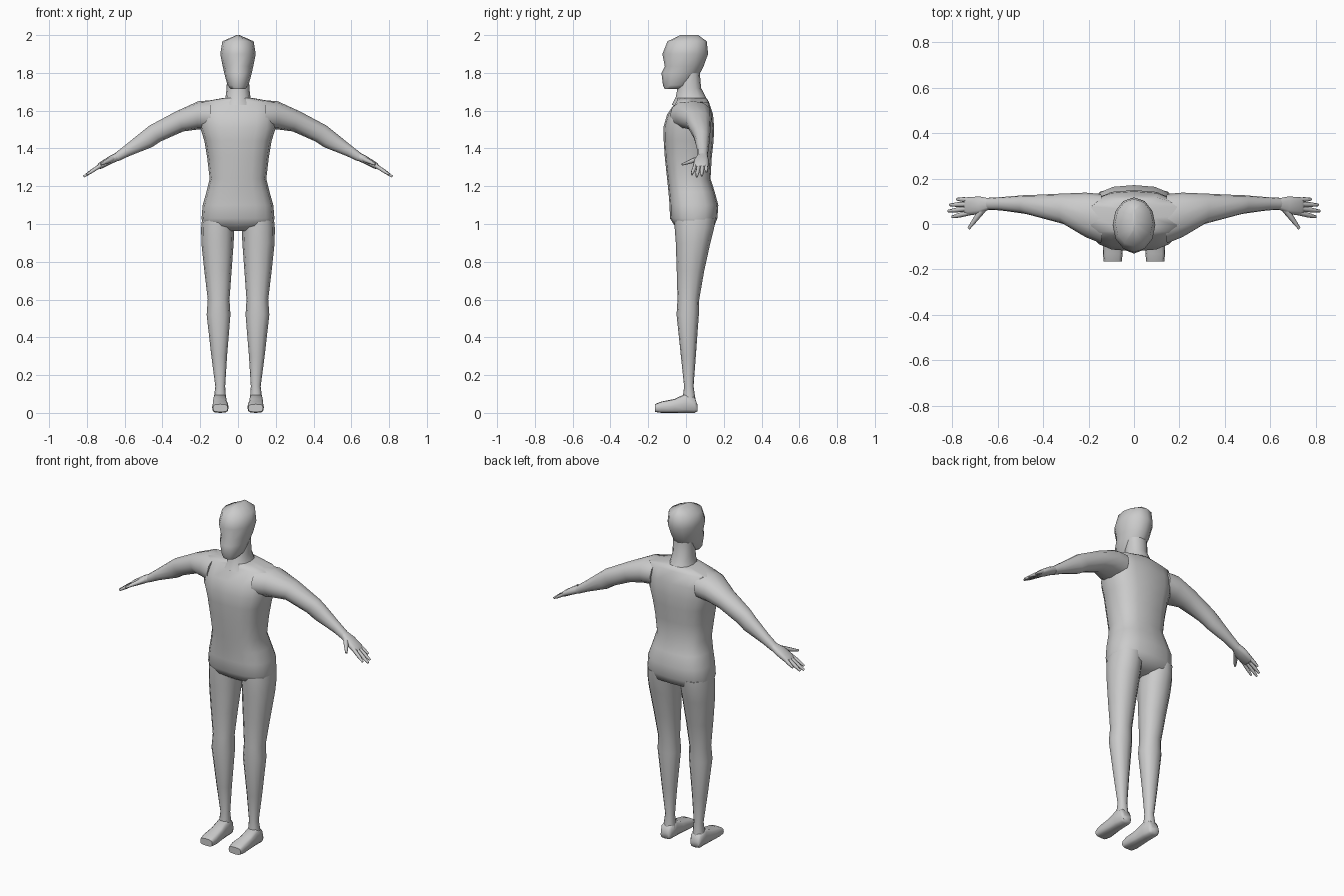
import bpy, bmesh, math
from mathutils import Vector

skin = bpy.data.materials.new("plain_grey")
skin.diffuse_color = (0.6, 0.6, 0.6, 1)


def ring(c, u, v, n, p):
    """Rounded outline around c, spanned by half axes u and v."""
    pts = []
    for i in range(n):
        a = 2 * math.pi * i / n
        cs, sn = math.cos(a), math.sin(a)
        k = math.copysign(abs(cs) ** p, cs)
        m = math.copysign(abs(sn) ** p, sn)
        pts.append(Vector(c) + Vector(u) * k + Vector(v) * m)
    return pts


def add_loft(bm, rings):
    """Skin a row of rings and close both ends."""
    rows = [[bm.verts.new(p) for p in r] for r in rings]
    n = len(rows[0])
    for a, b in zip(rows, rows[1:]):
        for i in range(n):
            j = (i + 1) % n
            bm.faces.new((a[i], a[j], b[j], b[i]))
    bm.faces.new(rows[0][::-1])
    bm.faces.new(rows[-1])


def finish(name, bm, mirror=False):
    bmesh.ops.recalc_face_normals(bm, faces=bm.faces[:])
    me = bpy.data.meshes.new(name)
    bm.to_mesh(me)
    bm.free()
    me.materials.append(skin)
    ob = bpy.data.objects.new(name, me)
    bpy.context.collection.objects.link(ob)
    bpy.ops.object.select_all(action='DESELECT')
    ob.select_set(True)
    bpy.context.view_layer.objects.active = ob
    bpy.ops.object.shade_smooth_by_angle(angle=math.radians(65))
    if mirror:
        ob.modifiers.new("both_sides", 'MIRROR').use_axis[0] = True
    return ob


def part(name, rings, mirror=False):
    bm = bmesh.new()
    add_loft(bm, rings)
    return finish(name, bm, mirror)


def level(z, x0, x1, y0, y1, n=12, p=0.9):
    """Horizontal section."""
    return ring(((x0 + x1) / 2, (y0 + y1) / 2, z),
                ((x1 - x0) / 2, 0, 0), (0, (y1 - y0) / 2, 0), n, p)


def slanted(tx, tz, bx, bz, y0, y1, n=12, p=0.9):
    """Limb section given by its top and bottom points and depth."""
    return ring(((tx + bx) / 2, (y0 + y1) / 2, (tz + bz) / 2),
                ((tx - bx) / 2, 0, (tz - bz) / 2), (0, (y1 - y0) / 2, 0), n, p)


# Torso: z, half width, front, back
torso = [(0.962, 0.06, -0.02, 0.09), (0.99, 0.185, -0.06, 0.15), (1.03, 0.193, -0.085, 0.166),
         (1.10, 0.187, -0.087, 0.171), (1.17, 0.167, -0.093, 0.152), (1.24, 0.15, -0.10, 0.13),
         (1.35, 0.163, -0.112, 0.136), (1.44, 0.178, -0.118, 0.146), (1.51, 0.20, -0.12, 0.149),
         (1.58, 0.203, -0.10, 0.143), (1.645, 0.20, -0.055, 0.122), (1.668, 0.075, -0.05, 0.108)]
part("torso", [level(z, -w, w, a, b, 16, 0.75) for z, w, a, b in torso])

# Neck and head
neck = [(1.63, 0.085, -0.075, 0.125), (1.67, 0.066, -0.055, 0.106),
        (1.72, 0.06, -0.045, 0.08), (1.80, 0.058, -0.03, 0.073)]
part("neck", [level(z, -w, w, a, b) for z, w, a, b in neck])
head = [(1.714, 0.038, -0.112, -0.03), (1.735, 0.056, -0.122, 0.03), (1.80, 0.073, -0.13, 0.075),
        (1.835, 0.081, -0.112, 0.093), (1.90, 0.094, -0.125, 0.117),
        (1.967, 0.083, -0.098, 0.11), (2.0, 0.008, -0.03, 0.065)]
part("head", [level(z, -w, w, a, b, 12, 1.0) for z, w, a, b in head])

# Legs: z, inner, outer, front, back
leg = [(1.03, 0.018, 0.19, -0.06, 0.155), (0.98, 0.02, 0.195, -0.06, 0.149),
       (0.90, 0.023, 0.194, -0.054, 0.129), (0.75, 0.034, 0.178, -0.049, 0.096),
       (0.60, 0.045, 0.16, -0.045, 0.07), (0.52, 0.04, 0.166, -0.05, 0.068),
       (0.30, 0.058, 0.141, -0.027, 0.052), (0.14, 0.068, 0.12, -0.01, 0.04),
       (0.06, 0.062, 0.13, -0.02, 0.052)]
part("leg", [level(z, a, b, c, d) for z, a, b, c, d in leg], True)

# Feet: y, inner, outer, bottom, top
foot = [(0.06, 0.072, 0.125, 0.008, 0.045), (0.045, 0.062, 0.132, 0, 0.085),
        (-0.005, 0.06, 0.133, 0, 0.10), (-0.06, 0.056, 0.135, 0, 0.074),
        (-0.13, 0.05, 0.137, 0, 0.06), (-0.165, 0.054, 0.133, 0.005, 0.046)]
part("foot", [ring(((a + b) / 2, y, (c + d) / 2), ((b - a) / 2, 0, 0),
                   (0, 0, (d - c) / 2), 12, 0.6) for y, a, b, c, d in foot], True)

# Arms
arm = [(0.14, 1.655, 0.15, 1.50, -0.085, 0.132), (0.21, 1.65, 0.215, 1.50, -0.058, 0.138),
       (0.33, 1.595, 0.29, 1.49, 0.0, 0.134), (0.47, 1.52, 0.41, 1.437, 0.035, 0.128),
       (0.505, 1.492, 0.455, 1.407, 0.045, 0.127), (0.60, 1.415, 0.575, 1.36, 0.06, 0.118),
       (0.655, 1.372, 0.635, 1.332, 0.062, 0.115)]
part("arm", [slanted(*s) for s in arm], True)

# Hands: palm, four fingers and a thumb
bm = bmesh.new()
palm = [(0.645, 1.378, 0.63, 1.337, 0.064, 0.113), (0.685, 1.357, 0.672, 1.318, 0.043, 0.121),
        (0.737, 1.323, 0.725, 1.292, 0.038, 0.118), (0.748, 1.308, 0.74, 1.293, 0.045, 0.112)]
add_loft(bm, [slanted(*s, p=0.8) for s in palm])
digits = [((0.71, 0.105, 1.322), (0.78, 0.109, 1.275)),
          ((0.725, 0.087, 1.312), (0.81, 0.084, 1.256)),
          ((0.725, 0.068, 1.312), (0.817, 0.057, 1.251)),
          ((0.72, 0.050, 1.315), (0.80, 0.031, 1.262)),
          ((0.665, 0.065, 1.345), (0.727, -0.02, 1.315))]
for k, (start, end) in enumerate(digits):
    s, e = Vector(start), Vector(end)
    d = (e - s).normalized()
    side = d.cross(Vector((0, 0, 1))).normalized()
    up = side.cross(d)
    base = 0.016 if k == 4 else 0.0115
    add_loft(bm, [ring(s.lerp(e, t), side * r, up * r, 6, 1.0)
                  for t, r in ((0, base), (0.6, 0.0105), (1, 0.006))])
finish("hand", bm, True)
